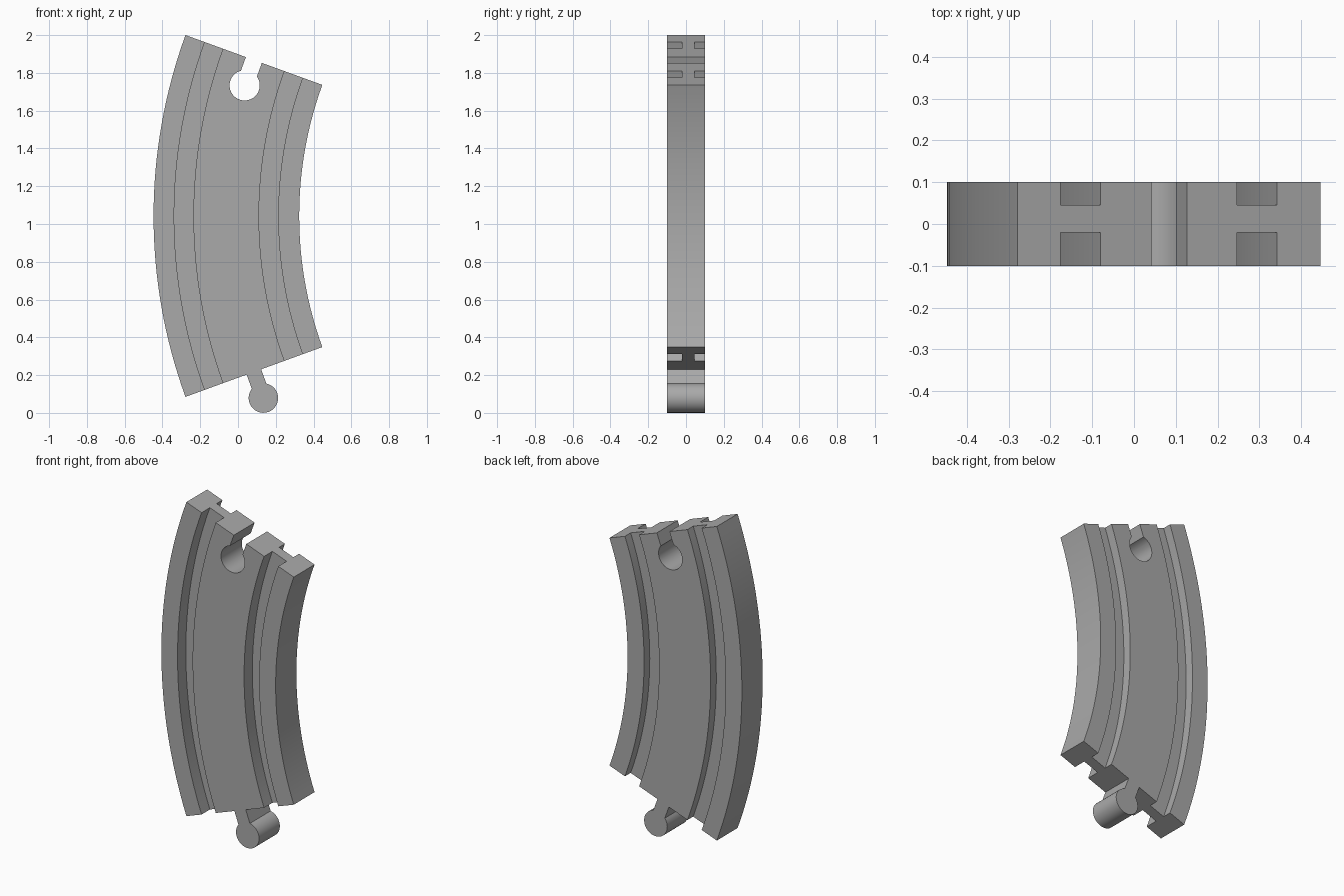
import bpy, bmesh, math
from mathutils import Vector

cube = bpy.data.objects.get("Cube")
if cube:
    bpy.data.objects.remove(cube, do_unlink=True)

# Arc layout: the track bends about an axis parallel to y
CENTRE = Vector((2.353, 0, 1.0425))
OUTER, INNER = 2.8, 2.029
MIDDLE = (OUTER + INNER) / 2
HALF_ANGLE = math.radians(20)
HALF_DEPTH = 0.1
GROOVES = [(2.691, 2.589), (2.242, 2.14)]
FRONT_FLOOR, BACK_FLOOR = -0.02, 0.045

grey = bpy.data.materials.new("plain grey")
grey.use_nodes = True
colour = (0.4, 0.4, 0.4, 1)
grey.diffuse_color = colour
grey.node_tree.nodes["Principled BSDF"].inputs["Base Color"].default_value = colour


def on_arc(radius, angle, y=0):
    return CENTRE + Vector((-radius * math.cos(angle), y, radius * math.sin(angle)))


def finish(bm, name):
    bmesh.ops.recalc_face_normals(bm, faces=bm.faces)
    mesh = bpy.data.meshes.new(name)
    bm.to_mesh(mesh)
    bm.free()
    obj = bpy.data.objects.new(name, mesh)
    bpy.context.collection.objects.link(obj)
    mesh.materials.append(grey)
    return obj


def smooth(obj):
    bpy.ops.object.select_all(action='DESELECT')
    obj.select_set(True)
    bpy.context.view_layer.objects.active = obj
    bpy.ops.object.shade_smooth_by_angle(angle=math.radians(30))


def keyhole(name, end_angle, reach, radius, neck, start, half_depth):
    """Prism with a round head on a straight neck, leaving the track end."""
    origin = on_arc(MIDDLE, end_angle)
    along = Vector((math.sin(HALF_ANGLE), 0, math.cos(HALF_ANGLE))) * -1
    if end_angle < 0:
        along.x *= -1
    across = Vector((-along.z, 0, along.x))
    gap = math.asin(neck / radius)
    steps = 40
    outline = [(start, -neck), (start, neck)]
    for i in range(steps + 1):
        a = math.pi - gap - (2 * math.pi - 2 * gap) * i / steps
        outline.append((reach + radius * math.cos(a), radius * math.sin(a)))
    bm = bmesh.new()
    verts = [bm.verts.new(origin + along * u + across * v + Vector((0, -half_depth, 0)))
             for u, v in outline]
    face = bm.faces.new(verts)
    new = bmesh.ops.extrude_face_region(bm, geom=[face])["geom"]
    bmesh.ops.translate(bm, vec=(0, 2 * half_depth, 0),
                        verts=[g for g in new if isinstance(g, bmesh.types.BMVert)])
    return finish(bm, name)


# Track body: grooved cross-section swept round the arc
def side(y, floor):
    points = [(OUTER, y)]
    for a, b in GROOVES:
        points += [(a, y), (a, floor), (b, floor), (b, y)]
    return points + [(INNER, y)]


profile = side(-HALF_DEPTH, FRONT_FLOOR) + side(HALF_DEPTH, BACK_FLOOR)[::-1]
bm = bmesh.new()
section = bm.faces.new([bm.verts.new(on_arc(r, -HALF_ANGLE, y)) for r, y in profile])
bmesh.ops.spin(bm, geom=[section] + section.edges[:] + section.verts[:], cent=CENTRE,
               axis=(0, 1, 0), angle=2 * HALF_ANGLE, steps=32, use_duplicate=False)
track = finish(bm, "track_body")

# Socket cut through the top end
cutter = keyhole("socket_cutter", HALF_ANGLE, 0.143, 0.08, 0.045, -0.05, 0.2)
cut = track.modifiers.new("socket", 'BOOLEAN')
cut.operation = 'DIFFERENCE'
cut.solver = 'EXACT'
cut.object = cutter
bpy.context.view_layer.objects.active = track
bpy.ops.object.modifier_apply(modifier=cut.name)
bpy.data.objects.remove(cutter, do_unlink=True)
smooth(track)

# Connector peg on the bottom end
peg = keyhole("connector_peg", -HALF_ANGLE, 0.147, 0.078, 0.041, -0.02, HALF_DEPTH)
smooth(peg)
